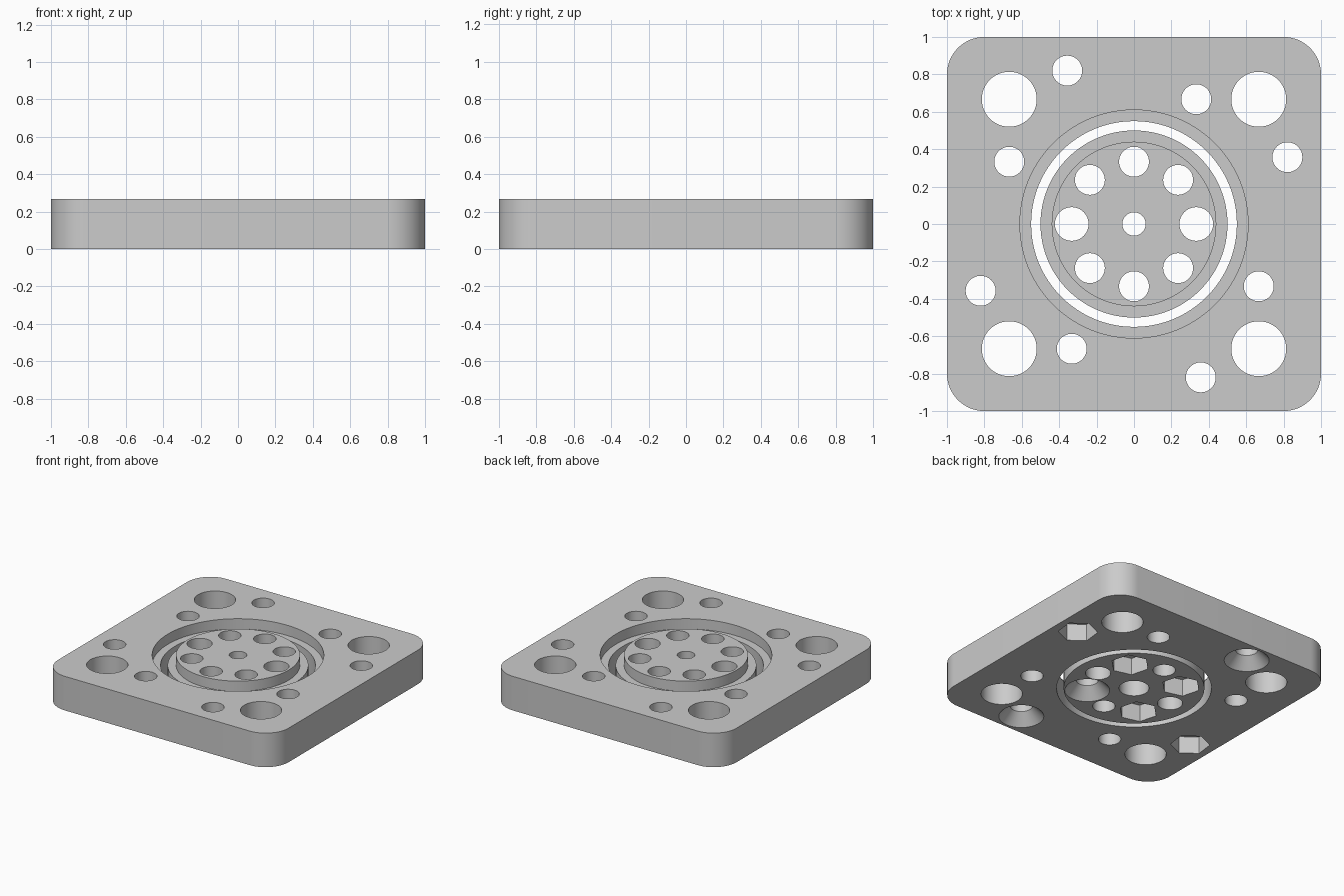
import bpy, bmesh, math
from mathutils import Matrix, Vector

H = 0.267          # plate thickness
LEDGE = H - 0.08   # height of the ring ledges
SMALL = 0.08       # small hole radius
NUT_DEPTH = 0.133

cube = bpy.data.objects.get("Cube")
if cube:
    bpy.data.objects.remove(cube, do_unlink=True)

grey = bpy.data.materials.new("plain_grey")
grey.use_nodes = True
grey.diffuse_color = (0.6, 0.6, 0.6, 1)
grey.node_tree.nodes["Principled BSDF"].inputs["Base Color"].default_value = (0.6, 0.6, 0.6, 1)


def turned(bm, profile, x=0, y=0, sides=48, turn=0):
    """Add a closed solid turned from (radius, height) points, bottom to top."""
    rings = []
    for r, z in profile:
        ring = []
        for i in range(sides):
            a = turn + math.tau * i / sides
            ring.append(bm.verts.new((x + r * math.cos(a), y + r * math.sin(a), z)))
        rings.append(ring)
    bm.faces.new(rings[0][::-1])
    bm.faces.new(rings[-1])
    for low, high in zip(rings, rings[1:]):
        for i in range(sides):
            j = (i + 1) % sides
            bm.faces.new((low[i], low[j], high[j], high[i]))


def make(name, bm):
    mesh = bpy.data.meshes.new(name)
    bmesh.ops.recalc_face_normals(bm, faces=bm.faces)
    bm.to_mesh(mesh)
    bm.free()
    mesh.materials.append(grey)
    obj = bpy.data.objects.new(name, mesh)
    bpy.context.collection.objects.link(obj)
    return obj


def quarter_turns(x, y):
    return [(x, y), (y, -x), (-x, -y), (-y, x)]


def straight(r):
    return [(r, -0.1), (r, H + 0.1)]


# Screw holes with a countersink underneath
SINK = [(0.16, -0.1), (0.16, 0), (SMALL, 0.085), (SMALL, H + 0.1)]

# Round hole cutters
holes = bmesh.new()
for x, y in quarter_turns(0.667, 0.667):
    turned(holes, straight(0.147), x, y)
for x, y in quarter_turns(0.333, 0.667):
    turned(holes, straight(SMALL), x, y)
outer = quarter_turns(0.82, 0.357)
for i, (x, y) in enumerate(outer):
    turned(holes, SINK if i % 2 else straight(SMALL), x, y)
for i, (x, y) in enumerate(quarter_turns(0.333, 0)):
    turned(holes, straight(SMALL if i % 2 else 0.09), x, y)
inner = quarter_turns(0.236, 0.236)
for i, (x, y) in enumerate(inner):
    turned(holes, SINK if i == 1 else straight(SMALL), x, y)
turned(holes, [(0.107, -0.1), (0.107, NUT_DEPTH), (0.0625, NUT_DEPTH), (0.0625, H + 0.1)])
hole_cutter = make("hole_cutter", holes)

# Hexagonal nut pockets in the underside
pockets = bmesh.new()
nut = [(0.14, -0.1), (0.14, NUT_DEPTH)]
for x, y in (outer[0], outer[2]):
    turned(pockets, nut, x, y, 6, math.atan2(y, x))
for x, y in (inner[0], inner[2], inner[3]):
    turned(pockets, nut, x, y, 6, math.radians(45))
pocket_cutter = make("nut_pocket_cutter", pockets)

# Stepped central opening
opening = bmesh.new()
turned(opening, [(0.55, -0.1), (0.55, LEDGE), (0.61, LEDGE), (0.61, H + 0.1)], sides=96)
opening_cutter = make("opening_cutter", opening)

# Square frame with rounded corners
bm = bmesh.new()
bmesh.ops.create_cube(bm, size=1, matrix=Matrix.Translation((0, 0, H / 2)) @ Matrix.Diagonal((2, 2, H, 1)))
corners = [e for e in bm.edges
           if abs((e.verts[0].co - e.verts[1].co).normalized().dot(Vector((0, 0, 1)))) > 0.9]
bmesh.ops.bevel(bm, geom=corners, offset=0.2, segments=16, profile=0.5, affect='EDGES')
frame = make("square_frame", bm)

# Stepped inner disc
bm = bmesh.new()
turned(bm, [(0.5, 0), (0.5, LEDGE), (0.44, LEDGE), (0.44, H)], sides=96)
disc = make("inner_disc", bm)

cutters = [opening_cutter, hole_cutter, pocket_cutter]
for obj, used in ((frame, cutters), (disc, cutters[1:])):
    bpy.ops.object.select_all(action='DESELECT')
    obj.select_set(True)
    bpy.context.view_layer.objects.active = obj
    for cutter in used:
        mod = obj.modifiers.new(cutter.name, 'BOOLEAN')
        mod.operation = 'DIFFERENCE'
        mod.solver = 'EXACT'
        mod.object = cutter
        bpy.ops.object.modifier_apply(modifier=mod.name)
    bpy.ops.object.shade_smooth_by_angle(angle=math.radians(30))

for cutter in cutters:
    bpy.data.objects.remove(cutter, do_unlink=True)
